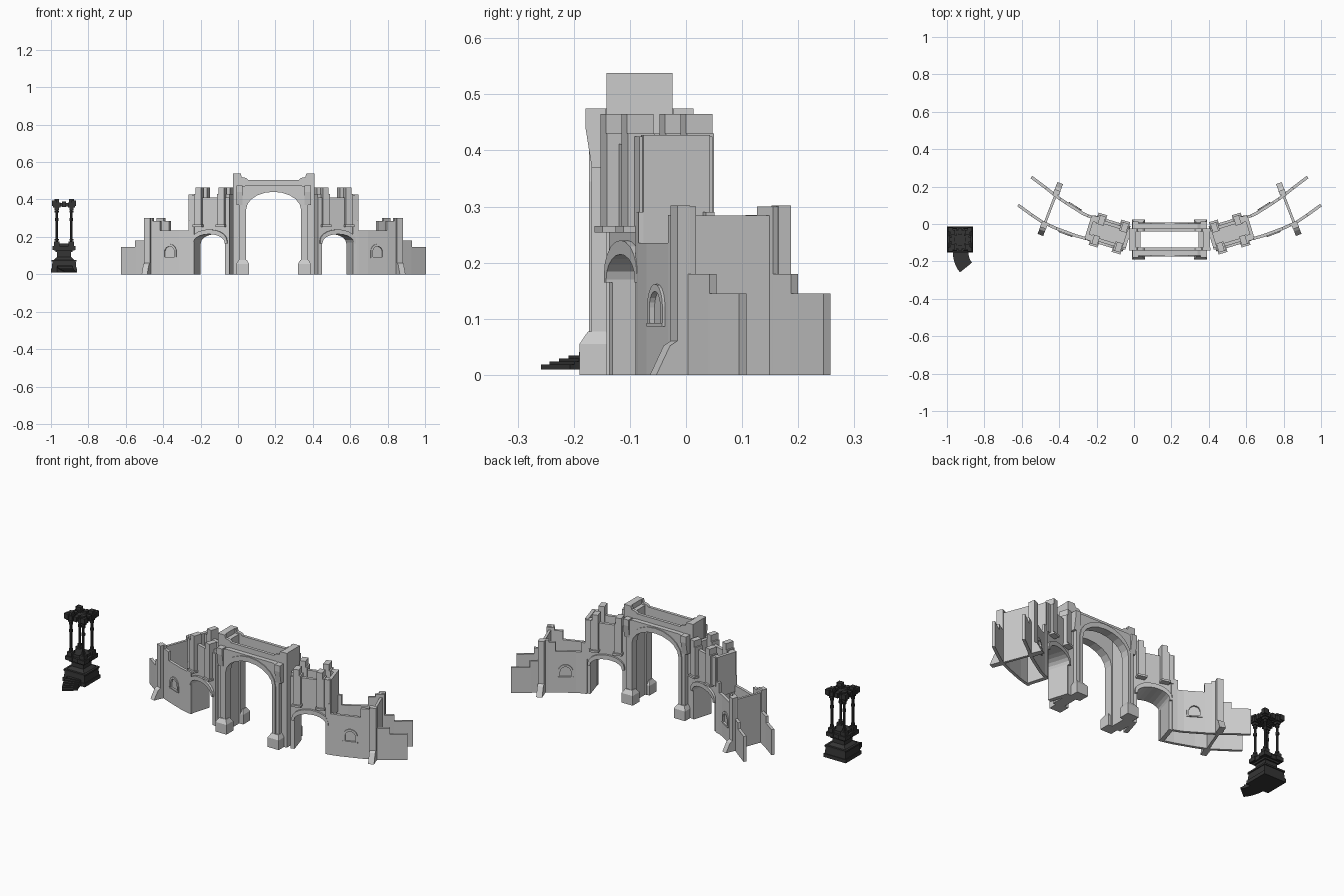
import bpy, bmesh, math
from mathutils import Matrix, Vector

if "Cube" in bpy.data.objects:
    bpy.data.objects.remove(bpy.data.objects["Cube"])

GX, GY = 0.19, -0.083          # gate centre line and gate depth centre
I = Matrix.Identity(4)
dark = bpy.data.materials.new("dark_stone")
dark.diffuse_color = (0.035, 0.035, 0.035, 1)
dark.use_nodes = True
dark.node_tree.nodes["Principled BSDF"].inputs["Base Color"].default_value = dark.diffuse_color


def add_prism(bm, pts, vec, m=I):
    a = [bm.verts.new(m @ Vector(p)) for p in pts]
    b = [bm.verts.new(m @ (Vector(p) + Vector(vec))) for p in pts]
    n = len(a)
    bm.faces.new(a)
    bm.faces.new(b[::-1])
    for i in range(n):
        bm.faces.new((a[i], b[i], b[(i + 1) % n], a[(i + 1) % n]))


def add_box(bm, x0, x1, y0, y1, z0, z1, m=I):
    add_prism(bm, [(x0, y0, z0), (x1, y0, z0), (x1, y1, z0), (x0, y1, z0)], (0, 0, z1 - z0), m)


def add_taper(bm, c, w0, w1, z0, z1, m=I):
    lo = [bm.verts.new(m @ Vector((c[0] + sx * w0[0], c[1] + sy * w0[1], z0)))
          for sx, sy in ((-1, -1), (1, -1), (1, 1), (-1, 1))]
    hi = [bm.verts.new(m @ Vector((c[0] + sx * w1[0], c[1] + sy * w1[1], z1)))
          for sx, sy in ((-1, -1), (1, -1), (1, 1), (-1, 1))]
    bm.faces.new(lo)
    bm.faces.new(hi)
    for i in range(4):
        j = (i + 1) % 4
        bm.faces.new((lo[i], lo[j], hi[j], hi[i]))


def finish(name, bm, loc=(0, 0, 0), mx=False, my=False, mat=None):
    bmesh.ops.recalc_face_normals(bm, faces=bm.faces)
    me = bpy.data.meshes.new(name)
    bm.to_mesh(me)
    bm.free()
    ob = bpy.data.objects.new(name, me)
    bpy.context.collection.objects.link(ob)
    ob.location = loc
    if mat:
        me.materials.append(mat)
    if mx or my:
        mod = ob.modifiers.new("mirror", 'MIRROR')
        mod.use_axis = (mx, my, False)
        mod.use_mirror_merge = False
    return ob


def arch(w, spring, rise, y, n=10):
    return [(-w * math.cos(math.pi * i / n), y, spring + rise * math.sin(math.pi * i / n))
            for i in range(n + 1)]


def arch_panel(bm, outer, w, spring, rise, y0, y1, m=I, z0=0):
    """outer: outline from bottom left over the top to bottom right."""
    inner = [(-w, y0, z0)] + arch(w, spring, rise, y0) + [(w, y0, z0)]
    add_prism(bm, [(x, y0, z) for x, z in outer] + inner[::-1], (0, y1 - y0, 0), m)


def arch_line(w, spring, rise, z0):
    return [(-w, z0)] + [(x, z) for x, _, z in arch(w, spring, rise, 0)] + [(w, z0)]


# main gate: front and back walls with stepped parapet (mirrored in y)
bm = bmesh.new()
right = [(0.135, 0.505), (0.145, 0.515), (0.17, 0.52), (0.175, 0.538), (0.218, 0.538), (0.218, 0)]
left = [(-x, z) for x, z in right[::-1]]
arch_panel(bm, left + right, 0.147, 0.345, 0.096, -0.059, -0.042)
finish("gate_wall", bm, (GX, GY, 0), my=True)

# projecting frame around the arch, flared at the shoulders
bm = bmesh.new()
arch_panel(bm, [(-0.185, 0), (-0.185, 0.46), (-0.15, 0.475), (0.15, 0.475), (0.185, 0.46), (0.185, 0)],
           0.147, 0.345, 0.096, -0.085, -0.059)
arch_panel(bm, arch_line(0.166, 0.345, 0.125, 0.05), 0.147, 0.345, 0.096, -0.09, -0.085, z0=0.05)
finish("gate_arch_frame", bm, (GX, GY, 0), my=True)

# shoulder flares, plinths and side walls of the gate
bm = bmesh.new()
add_prism(bm, [(0.165, -0.085, 0.37), (0.165, -0.096, 0.44), (0.165, -0.096, 0.475),
               (0.165, -0.06, 0.475), (0.165, -0.06, 0.37)], (0.034, 0, 0))
add_box(bm, 0.13, 0.2, -0.107, -0.045, 0, 0.055)
add_taper(bm, (0.165, -0.076), (0.035, 0.031), (0.022, 0.016), 0.055, 0.077)
finish("gate_plinths", bm, (GX, GY, 0), mx=True, my=True)
bm = bmesh.new()
add_box(bm, 0.155, 0.217, -0.045, 0.045, 0, 0.51)
add_box(bm, 0.18, 0.217, -0.045, 0.045, 0.51, 0.538)
finish("gate_side_wall", bm, (GX, GY, 0), mx=True)

# side towers: arched passage below, pilastered parapet above
T = Matrix.Translation((0.325, -0.05, 0)) @ Matrix.Rotation(math.radians(17), 4, 'Z')
bm = bmesh.new()
arch_panel(bm, [(-0.11, 0), (-0.11, 0.262), (0.11, 0.262), (0.11, 0)], 0.087, 0.17, 0.045, -0.058, 0.058, T)
for s in (-1, 1):
    y = 0.058 * s
    arch_panel(bm, arch_line(0.1, 0.18, 0.06, 0.165), 0.087, 0.17, 0.045, y, y + 0.012 * s, T, z0=0.165)
finish("side_passage", bm, (GX, 0, 0), mx=True)

bm = bmesh.new()
for s in (-1, 1):
    ya, yb = sorted((0.04 * s, 0.058 * s))
    add_box(bm, -0.11, 0.11, ya, yb, 0.26, 0.412, T)
    for x in (-0.068, 0.06):
        ya, yb = sorted((0.03 * s, 0.08 * s))
        add_box(bm, x - 0.02, x + 0.02, ya, yb, 0.265, 0.43, T)
        add_box(bm, x - 0.02, x + 0.012, ya, yb, 0.43, 0.465, T)
        ya, yb = sorted((0.058 * s, 0.09 * s))
        add_box(bm, x - 0.025, x + 0.025, ya, yb, 0.254, 0.265, T)
    ya, yb = sorted((0.035 * s, 0.068 * s))
    add_box(bm, 0.08, 0.11, ya, yb, 0.262, 0.425, T)
add_box(bm, 0.098, 0.116, -0.062, 0.062, 0.2, 0.428, T)
add_box(bm, -0.11, -0.09, -0.05, 0.05, 0.26, 0.43, T)
finish("side_tower", bm, (GX, 0, 0), mx=True)


# wing walls: (x, y, height of the stretch that starts here)
front = [(0.425, -0.082, 0.29), (0.45, -0.077, 0.235), (0.5, -0.063, 0.235), (0.605, -0.024, 0.285),
         (0.645, -0.006, 0.3), (0.68, 0.01, 0.18), (0.735, 0.047, 0.145), (0.808, 0.1, 0)]
back = [(0.41, 0.035, 0.29), (0.435, 0.043, 0.235), (0.465, 0.057, 0.235), (0.555, 0.114, 0.285),
        (0.585, 0.134, 0.3), (0.62, 0.16, 0.18), (0.66, 0.192, 0.145), (0.737, 0.25, 0)]


def frame_between(p, q):
    d = Vector((q[0] - p[0], q[1] - p[1]))
    return (Matrix.Translation((p[0], p[1], 0)) @ Matrix.Rotation(math.atan2(d.y, d.x), 4, 'Z'), d.length)


for side, path, out in (("front", front, -1), ("back", back, 1)):
    bm = bmesh.new()
    for i in range(len(path) - 1):
        m, length = frame_between(path[i], path[i + 1])
        if i == 2:                       # stretch holding the window niche
            wb = bmesh.new()
            add_box(wb, 0, length, -0.008, 0.008, 0, path[i][2], m)
            wall = finish(side + "_window_wall", wb, (GX, 0, 0))
            wm = m @ Matrix.Translation((length / 2, 0, 0))
            cb = bmesh.new()
            add_prism(cb, [(x, 0.003 * out, z) for x, z in arch_line(0.028, 0.12, 0.029, 0.093)],
                      (0, 0.03 * out, 0), wm)
            cutter = finish(side + "_niche_cutter", cb, (GX, 0, 0))
            cutter.hide_render = True
            cutter.hide_viewport = True
            mod = wall.modifiers.new("niche", 'BOOLEAN')
            mod.object = cutter
            mod.operation = 'DIFFERENCE'
            mod.solver = 'EXACT'
            mod = wall.modifiers.new("mirror", 'MIRROR')
            mod.use_mirror_merge = False
            fb = bmesh.new()
            arch_panel(fb, arch_line(0.039, 0.122, 0.04, 0.09), 0.028, 0.12, 0.029,
                       0.007 * out, 0.013 * out, wm, z0=0.09)
            add_box(fb, -0.04, 0.04, *sorted((0.007 * out, 0.014 * out)), 0.086, 0.093, wm)
            finish(side + "_window_frame", fb, (GX, 0, 0), mx=True)
        else:
            add_box(bm, -0.002, length + 0.002, -0.008, 0.008, 0, path[i][2], m)
    finish(side + "_wing_wall", bm, (GX, 0, 0), mx=True)

# cross wall with end merlons and sloped buttresses
bm = bmesh.new()
m, length = frame_between((0.672, -0.01), (0.603, 0.17))
add_box(bm, 0, length, -0.007, 0.007, 0, 0.284, m)
for x, s in ((0, -1), (length, 1)):
    a, b = sorted((x - 0.012 * s, x + 0.012 * s))
    add_box(bm, a, b, -0.017, 0.017, 0, 0.302, m)
    add_prism(bm, [(x, -0.016, 0), (x + 0.052 * s, -0.016, 0), (x + 0.026 * s, -0.016, 0.052),
                   (x, -0.016, 0.068)], (0, 0.032, 0), m)
finish("cross_wall", bm, (GX, 0, 0), mx=True)

# dark shrine: stepped pedestal
S = Matrix.Translation((-0.93, -0.083, 0))
c = (0, 0)
bm = bmesh.new()
for w0, w1, z0, z1 in ((.07, .07, .01, .03), (.066, .062, .03, .07), (.067, .067, .068, .077),
                       (.055, .038, .077, .092), (.038, .038, .09, .125), (.046, .046, .118, .128),
                       (.055, .055, .128, .15), (.042, .042, .15, .165)):
    add_taper(bm, c, (w0, w0), (w1, w1), z0, z1, S)
finish("shrine_pedestal", bm, mat=dark)

# shrine corners: knobs, posts and capitals
bm = bmesh.new()
for sx in (-1, 1):
    for sy in (-1, 1):
        p = (0.039 * sx, 0.039 * sy)
        for w, z0, z1 in ((.022, .13, .152), (.015, .152, .175), (.011, .345, .36),
                          (.019, .358, .385), (.013, .385, .402)):
            add_taper(bm, p, (w, w), (w, w), z0, z1, S)
        q = (0.052 * sx, 0.052 * sy)
        add_taper(bm, q, (.013, .013), (.013, .013), .365, .395, S)
        for r, z0, z1 in ((.007, .17, .35), (.011, .18, .19), (.01, .285, .3), (.011, .33, .34)):
            bmesh.ops.create_cone(bm, cap_ends=True, segments=8, radius1=r, radius2=r, depth=z1 - z0,
                                  matrix=S @ Matrix.Translation((p[0], p[1], (z0 + z1) / 2)))
finish("shrine_posts", bm, mat=dark)

# shrine canopy beams
bm = bmesh.new()
add_box(bm, -.035, .035, -.035, .035, .366, .376, S)
for k in range(4):
    m = S @ Matrix.Rotation(k * math.pi / 2, 4, 'Z')
    add_box(bm, -.045, .045, -.047, -.031, .363, .38, m)
    add_box(bm, -.01, .01, -.058, -.028, .36, .388, m)
finish("shrine_canopy", bm, mat=dark)

# curved stair fanning out from the shrine
bm = bmesh.new()
for i in range(6):
    a0, a1 = (math.radians(39 * (i + k) / 6) for k in (0, 1))
    pts = [(-0.80 - r * math.cos(a), -0.153 - r * math.sin(a), 0.01)
           for r, a in ((.085, a0), (.168, a0), (.168, a1), (.085, a1))]
    add_prism(bm, pts, (0, 0, 0.036 - 0.0055 * i))
finish("shrine_stair", bm, mat=dark)
